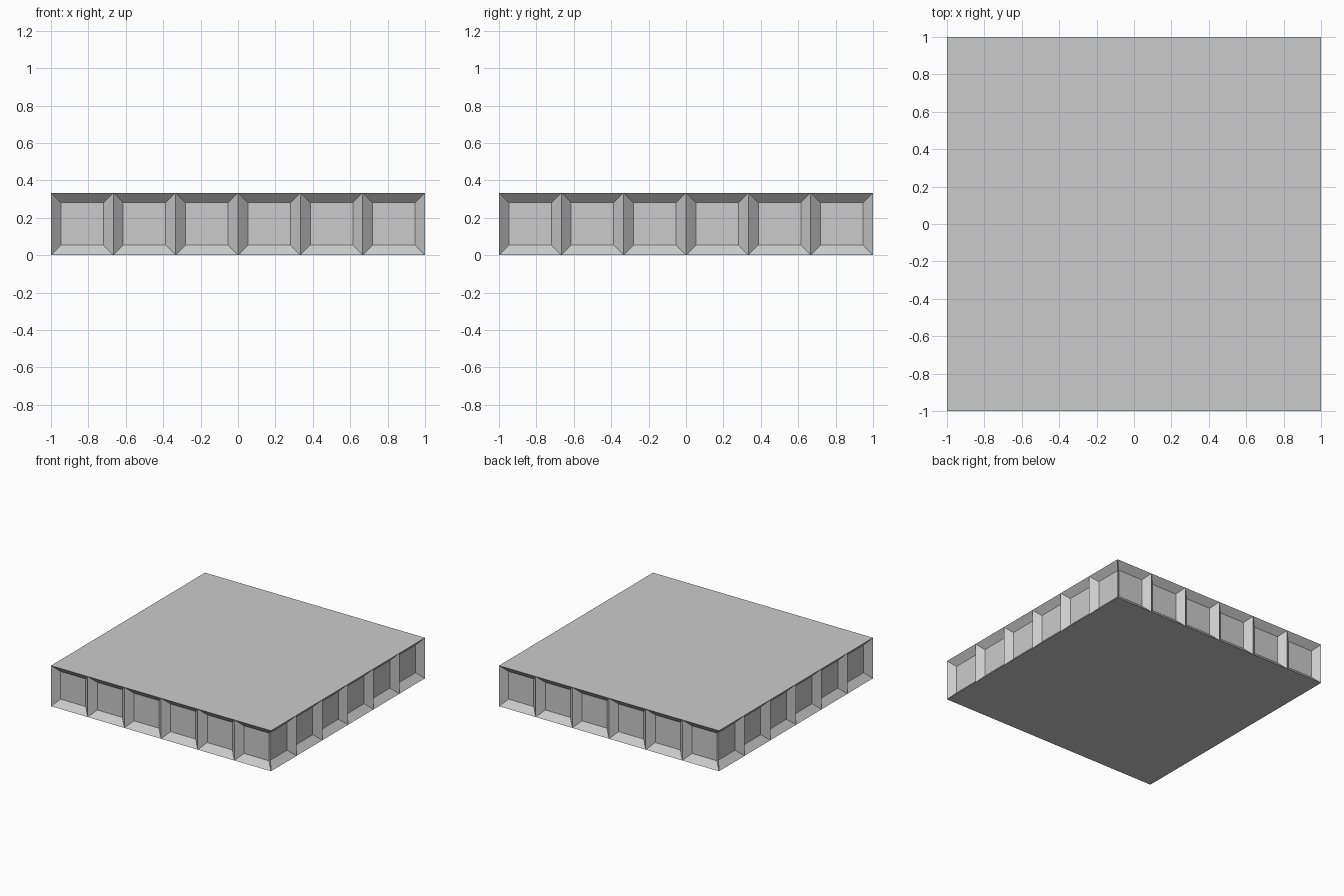
import bpy, bmesh

if "Cube" in bpy.data.objects:
    bpy.data.objects.remove(bpy.data.objects["Cube"])

SIZE, PANELS = 2.0, 6
STEP = SIZE / PANELS
HEIGHT = STEP
INSET, DEPTH = 0.053, 0.05

# Square outline, one vertex per panel boundary
half = SIZE / 2
outline = []
for i in range(PANELS):
    outline.append((-half + i * STEP, -half))
for i in range(PANELS):
    outline.append((half, -half + i * STEP))
outline += [(-x, -y) for x, y in outline]

# Solid slab
bm = bmesh.new()
base = bm.faces.new([bm.verts.new((x, y, 0)) for x, y in outline])
res = bmesh.ops.extrude_face_region(bm, geom=[base], use_keep_orig=True)
bmesh.ops.translate(bm, vec=(0, 0, HEIGHT),
                    verts=[g for g in res["geom"] if isinstance(g, bmesh.types.BMVert)])
bmesh.ops.recalc_face_normals(bm, faces=bm.faces[:])

# Recessed panels with sloping borders around all four sides
bm.normal_update()
sides = [f for f in bm.faces if abs(f.normal.z) < 0.5]
bmesh.ops.inset_individual(bm, faces=sides, thickness=INSET, depth=-DEPTH,
                           use_even_offset=True)

mesh = bpy.data.meshes.new("panelled_slab")
bm.to_mesh(mesh)
bm.free()
slab = bpy.data.objects.new("panelled_slab", mesh)
bpy.context.collection.objects.link(slab)
